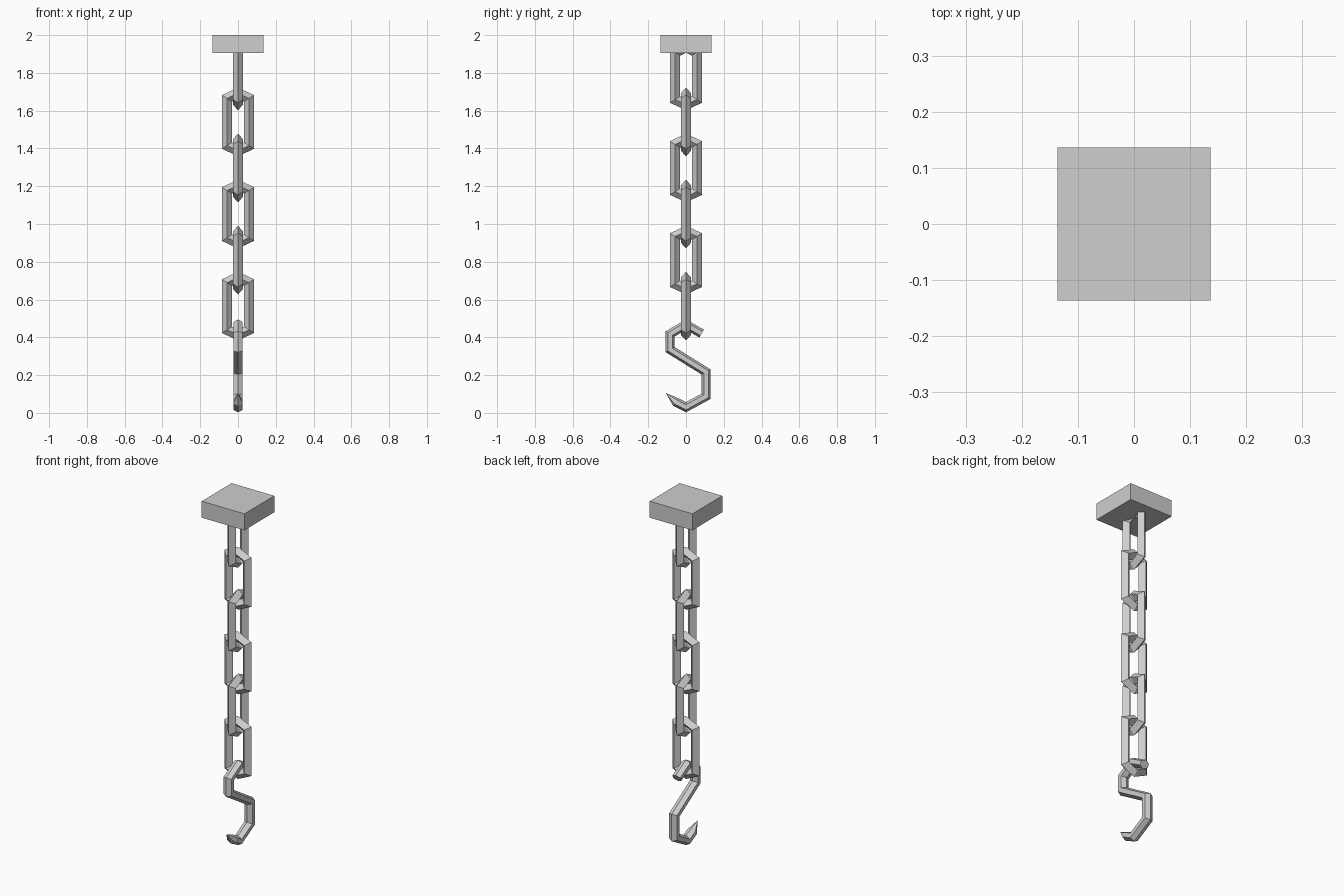
import bpy, bmesh, math
from mathutils import Vector

cube = bpy.data.objects.get("Cube")
if cube:
    bpy.data.objects.remove(cube, do_unlink=True)

steel = bpy.data.materials.new("light grey steel")
steel.use_nodes = True
GREY = (0.62, 0.62, 0.62, 1)
steel.diffuse_color = GREY
steel.node_tree.nodes["Principled BSDF"].inputs["Base Color"].default_value = GREY


def finish(name, bm):
    bmesh.ops.recalc_face_normals(bm, faces=bm.faces)
    mesh = bpy.data.meshes.new(name)
    bm.to_mesh(mesh)
    bm.free()
    mesh.materials.append(steel)
    obj = bpy.data.objects.new(name, mesh)
    bpy.context.collection.objects.link(obj)
    return obj


def sweep(name, path, sides, radius, width, closed=False, pointed=False):
    """Mitred bar along a path in the YZ plane, with a ridge facing outwards."""
    bm = bmesh.new()
    pts = [Vector((0, y, z)) for y, z in path]
    n = len(pts)
    rings = []
    for i, p in enumerate(pts):
        before = (p - pts[i - 1]).normalized() if closed or i > 0 else None
        after = (pts[(i + 1) % n] - p).normalized() if closed or i < n - 1 else None
        before, after = before or after, after or before
        along = (before + after).normalized()
        out = Vector((0, -along.z, along.y)) / along.dot(after)
        if pointed and i == n - 1:
            rings.append([bm.verts.new(p)])
            continue
        ring = []
        for k in range(sides):
            a = math.tau * k / sides
            ring.append(bm.verts.new(p + out * radius * math.cos(a)
                                     + Vector((width * math.sin(a), 0, 0))))
        rings.append(ring)
    for i in range(n if closed else n - 1):
        a, b = rings[i], rings[(i + 1) % n]
        for k in range(sides):
            j = (k + 1) % sides
            if len(b) == 1:
                bm.faces.new((a[k], a[j], b[0]))
            else:
                bm.faces.new((a[k], a[j], b[j], b[k]))
    if not closed:
        bm.faces.new(rings[0])
        if not pointed:
            bm.faces.new(rings[-1])
    return finish(name, bm)


# Ceiling mounting block
bm = bmesh.new()
bmesh.ops.create_cube(bm, size=1)
bmesh.ops.scale(bm, vec=(0.272, 0.272, 0.095), verts=bm.verts)
bmesh.ops.translate(bm, vec=(0, 0, 1.9525), verts=bm.verts)
finish("mounting_block", bm)

# Six interlocking links, each turned a quarter from the last
link_path = [(0, 0.152), (-0.058, 0.125), (-0.058, -0.125),
             (0, -0.152), (0.058, -0.125), (0.058, 0.125)]
for i in range(6):
    link = sweep(f"chain_link_{i + 1}", link_path, 4, 0.027, 0.027, closed=True)
    link.location.z = 1.784 - 0.2438 * i
    link.rotation_euler.z = math.pi / 2 * (i % 2)

# S-shaped hook with a sharpened tip
hook_path = [(0.083, 0.42), (0, 0.467), (-0.084, 0.418), (-0.084, 0.335),
             (0.106, 0.217), (0.106, 0.088), (0, 0.03), (-0.055, 0.058),
             (-0.107, 0.105)]
sweep("hook", hook_path, 6, 0.024, 0.029, pointed=True)
